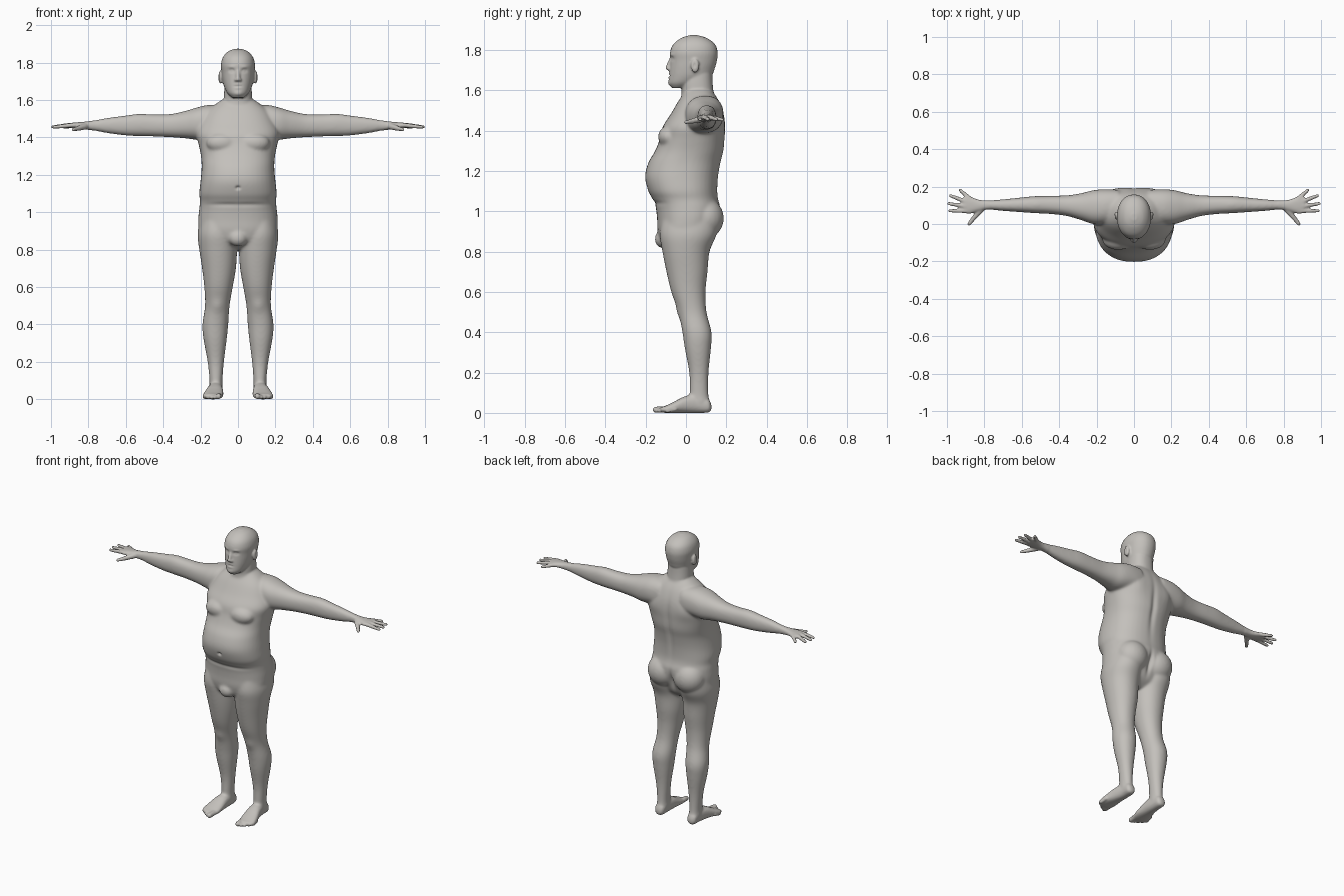
import bpy, bmesh, math
from mathutils import Vector, Matrix

bm = bmesh.new()


def spline(rows, steps=5):
    """Smooth a table of sections with a Catmull-Rom curve."""
    out = []
    for i in range(len(rows) - 1):
        p0, p1, p2 = rows[max(i - 1, 0)], rows[i], rows[i + 1]
        p3 = rows[min(i + 2, len(rows) - 1)]
        for k in range(steps):
            t = k / steps
            out.append([0.5 * (2 * b + (c - a) * t + (2 * a - 5 * b + 4 * c - d) * t * t
                               + (3 * b - a - 3 * c + d) * t ** 3)
                        for a, b, c, d in zip(p0, p1, p2, p3)])
    return out + [list(rows[-1])]


def loft(rows, axis, side=1, power=2.3, n=40):
    """Sections (position, a0, a1, b0, b1) along an axis; a and b are the other two axes."""
    others = [i for i in range(3) if i != axis]
    rings = []
    for t, a0, a1, b0, b1 in spline(rows):
        ring = []
        for k in range(n):
            c, s = math.cos(2 * math.pi * k / n), math.sin(2 * math.pi * k / n)
            e = 2 / power
            co = [0, 0, 0]
            co[axis] = t
            co[others[0]] = (a0 + a1) / 2 + (a1 - a0) / 2 * math.copysign(abs(c) ** e, c)
            co[others[1]] = (b0 + b1) / 2 + (b1 - b0) / 2 * math.copysign(abs(s) ** e, s)
            co[0] *= side
            ring.append(bm.verts.new(co))
        rings.append(ring)
    for r, q in zip(rings, rings[1:]):
        for k in range(n):
            bm.faces.new((r[k], r[(k + 1) % n], q[(k + 1) % n], q[k]))
    bm.faces.new(rings[0][::-1])
    bm.faces.new(rings[-1])


def ball(x, y, z, rx, ry, rz):
    m = Matrix.Translation((x, y, z)) @ Matrix.Diagonal((rx, ry, rz, 1))
    bmesh.ops.create_uvsphere(bm, u_segments=24, v_segments=16, radius=1, matrix=m)


def tube(p, q, r0, r1):
    """Round-ended tapered rod."""
    p, q = Vector(p), Vector(q)
    d = q - p
    m = Matrix.Translation((p + q) / 2) @ d.to_track_quat('Z', 'Y').to_matrix().to_4x4()
    bmesh.ops.create_cone(bm, cap_ends=True, segments=16, radius1=r0, radius2=r1,
                          depth=d.length, matrix=m)
    ball(*p, r0, r0, r0)
    ball(*q, r1, r1, r1)


# Torso: height, half width, front, back
torso = [(.80, .06, -.06, .06), (.84, .15, -.12, .11), (.90, .205, -.14, .14),
         (.96, .212, -.143, .165), (1.02, .207, -.15, .17), (1.06, .203, -.165, .16),
         (1.10, .207, -.187, .156), (1.17, .20, -.203, .16), (1.24, .194, -.187, .172),
         (1.30, .198, -.153, .187), (1.36, .21, -.13, .192), (1.42, .222, -.115, .195),
         (1.48, .20, -.077, .188), (1.54, .165, -.042, .167), (1.585, .11, -.012, .14),
         (1.61, .07, 0, .12)]
loft([(z, -w, w, f, b) for z, w, f, b in torso], 2)

# Neck and head
neck = [(1.50, .085, -.03, .15), (1.58, .077, -.022, .138),
        (1.64, .074, -.02, .132), (1.70, .07, -.01, .13)]
head = [(1.612, .03, -.07, 0), (1.635, .056, -.085, .07), (1.67, .074, -.084, .125),
        (1.71, .083, -.081, .143), (1.75, .088, -.078, .154), (1.79, .091, -.079, .157),
        (1.83, .08, -.062, .143), (1.86, .052, -.022, .102), (1.874, .015, .02, .055)]
loft([(z, -w, w, f, b) for z, w, f, b in neck], 2)
loft([(z, -w, w, f, b) for z, w, f, b in head], 2, power=2.15)

# Nose and groin
tube((0, -.074, 1.757), (0, -.09, 1.712), .009, .012)
ball(0, -.115, .862, .05, .04, .045)

arm = [(.08, .03, .18, 1.42, 1.57), (.16, .0, .185, 1.395, 1.573), (.22, .0, .18, 1.388, 1.56),
       (.28, .02, .165, 1.395, 1.542), (.36, .043, .153, 1.401, 1.525),
       (.45, .054, .151, 1.405, 1.523), (.53, .058, .149, 1.407, 1.526),
       (.60, .063, .142, 1.41, 1.517), (.70, .07, .132, 1.423, 1.504),
       (.78, .077, .126, 1.438, 1.489), (.83, .068, .13, 1.443, 1.483),
       (.88, .055, .148, 1.449, 1.479), (.91, .06, .147, 1.451, 1.476)]
leg = [(.95, .02, .205, -.12, .16), (.88, .008, .216, -.13, .15), (.80, .005, .207, -.117, .117),
       (.70, .011, .192, -.097, .107), (.60, .028, .18, -.073, .097), (.50, .045, .176, -.038, .102),
       (.40, .052, .19, -.018, .127), (.32, .06, .184, -.006, .124), (.20, .075, .162, .016, .112),
       (.10, .083, .152, .018, .111), (.05, .083, .152, .02, .117), (.02, .09, .145, .03, .117)]
foot = [(.126, .105, .13, .015, .04), (.11, .088, .148, .002, .07), (.06, .083, .152, 0, .09),
        (0, .08, .165, 0, .085), (-.06, .078, .182, 0, .055), (-.10, .082, .187, 0, .036),
        (-.125, .088, .172, .003, .028)]
fingers = [((.895, .07, 1.464), (.985, .071, 1.455)), ((.90, .095, 1.466), (.991, .109, 1.456)),
           ((.90, .12, 1.465), (.98, .151, 1.456)), ((.88, .138, 1.463), (.928, .18, 1.454))]

for s in (1, -1):
    loft(arm, 0, s)
    loft(leg, 2, s, power=2.1)
    loft(foot, 1, s)
    # Fingers and thumb
    for (x, y, z), (u, v, w) in fingers:
        tube((s * x, y, z), (s * u, v, w), .0125, .009)
    tube((s * .82, .075, 1.458), (s * .862, .025, 1.446), .017, .012)
    tube((s * .862, .025, 1.446), (s * .882, .0, 1.442), .012, .0095)
    # Toes, from big to little
    for i in range(5):
        x, y = .101 + .0185 * i, -.15 + .0045 * i + .0024 * i * i
        r = .0155 if i == 0 else .0115 - .0005 * i
        tube((s * x, y + .04, .018), (s * (x + .003), y, r), r, r)
    # Buttock, breast, ear and nostril
    ball(s * .095, .095, .965, .1, .093, .1)
    ball(s * .085, -.083, 1.37, .085, .056, .055)
    ball(s * .094, .045, 1.722, .012, .021, .035)
    ball(s * .011, -.084, 1.707, .0085, .011, .008)

bmesh.ops.recalc_face_normals(bm, faces=bm.faces)
mesh = bpy.data.meshes.new("body")
bm.to_mesh(mesh)
bm.free()
body = bpy.data.objects.new("body", mesh)
bpy.context.collection.objects.link(body)
bpy.context.view_layer.objects.active = body
body.select_set(True)


def apply_modifier(kind, **settings):
    mod = body.modifiers.new(kind.title(), kind)
    for key, value in settings.items():
        setattr(mod, key, value)
    bpy.ops.object.modifier_apply(modifier=mod.name)


# Fuse all parts into one skin, then soften the large forms more than face, hands and feet
apply_modifier('REMESH', mode='VOXEL', voxel_size=.0058)
group = body.vertex_groups.new(name="large_forms")
group.add([v.index for v in body.data.vertices
           if abs(v.co.x) < .77 and .07 < v.co.z < 1.6], 1, 'REPLACE')
apply_modifier('SMOOTH', factor=.5, iterations=24, vertex_group="large_forms")
apply_modifier('SMOOTH', factor=.5, iterations=3)

# Sculpted dents and bumps, mirrored: centre, radii, amount along the normal
marks = [(.034, -.072, 1.757, .015, .03, .009, -.009),    # eye socket
         (.034, -.068, 1.756, .009, .03, .005, .006),     # eye
         (.036, -.07, 1.777, .018, .03, .006, .003),      # brow
         (0, -.085, 1.674, .019, .03, .0035, -.005),      # mouth
         (0, -.085, 1.683, .015, .03, .004, .003),        # upper lip
         (0, -.085, 1.664, .014, .03, .004, .004),        # lower lip
         (0, -.085, 1.634, .018, .02, .011, .004),        # chin
         (.104, .042, 1.725, .008, .008, .016, -.006),    # ear hollow
         (0, -.195, 1.13, .011, .03, .009, -.012),        # navel
         (.05, -.15, 1.04, .12, .06, .012, -.005),        # belly fold
         (0, .18, 1.30, .018, .06, .16, -.010),           # spine
         (0, .17, .93, .014, .06, .06, -.018),            # cleft
         (.11, .18, 1.43, .05, .05, .06, .006),           # shoulder blade
         (.11, -.035, .50, .03, .04, .035, .006)]         # knee
verts = body.data.vertices
normals = [v.normal.copy() for v in verts]
for v, nrm in zip(verts, normals):
    x, y, z = abs(v.co.x), v.co.y, v.co.z
    move = 0
    for cx, cy, cz, rx, ry, rz, amount in marks:
        d = ((x - cx) / rx) ** 2 + ((y - cy) / ry) ** 2 + ((z - cz) / rz) ** 2
        if d < 8:
            move += amount * math.exp(-d)
    v.co += nrm * move

skin = bpy.data.materials.new("warm grey skin")
skin.diffuse_color = (.55, .53, .50, 1)
body.data.materials.clear()
body.data.materials.append(skin)
bpy.ops.object.shade_smooth()
